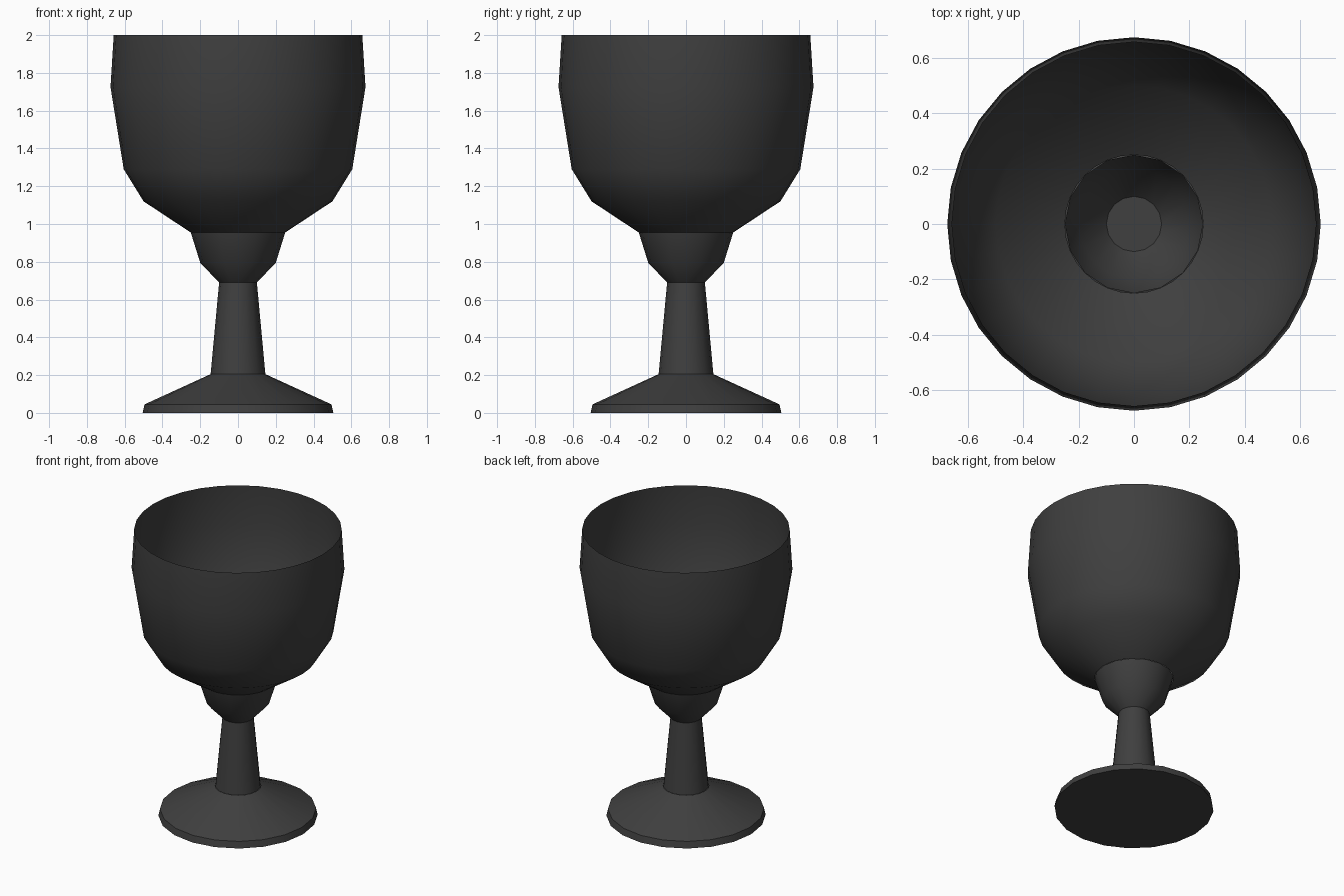
import bpy
import bmesh
from math import radians, sin, cos, tau

cube = bpy.data.objects.get("Cube")
if cube:
    bpy.data.objects.remove(cube, do_unlink=True)

# Single dark colour
dark = bpy.data.materials.new("dark_grey")
dark.use_nodes = True
dark.diffuse_color = (0.05, 0.05, 0.05, 1)
dark.node_tree.nodes["Principled BSDF"].inputs["Base Color"].default_value = (0.05, 0.05, 0.05, 1)


def lathe(name, profile, sides, cap_start=False, cap_end=False):
    """Turn (radius, height) points around z, with optional flat end caps."""
    bm = bmesh.new()
    rings = [[bm.verts.new((r * sin(tau * i / sides), r * cos(tau * i / sides), z))
              for i in range(sides)] for r, z in profile]
    for low, high in zip(rings, rings[1:]):
        for i in range(sides):
            j = (i + 1) % sides
            bm.faces.new((low[j], low[i], high[i], high[j]))
    if cap_start:
        bm.faces.new(rings[0])
    if cap_end:
        bm.faces.new(rings[-1][::-1])
    mesh = bpy.data.meshes.new(name)
    bm.to_mesh(mesh)
    bm.free()
    mesh.materials.append(dark)
    obj = bpy.data.objects.new(name, mesh)
    bpy.context.collection.objects.link(obj)
    bpy.ops.object.select_all(action="DESELECT")
    obj.select_set(True)
    bpy.context.view_layer.objects.active = obj
    bpy.ops.object.shade_smooth_by_angle(angle=radians(30))
    return obj


# Thin-walled open bowl
lathe("bowl", [(0.25, 0.955), (0.5, 1.12), (0.605, 1.29), (0.675, 1.725), (0.658, 2.0)], 32)

# Small cup under the bowl, with a flat floor on top of the stem
lathe("lower_cup", [(0.1, 0.69), (0.2, 0.795), (0.25, 0.955)], 16, cap_start=True)

# Tapered stem
lathe("stem", [(0.145, 0.205), (0.1, 0.69)], 16)

# Sloping round foot
lathe("foot", [(0.505, 0.0), (0.495, 0.045), (0.145, 0.205)], 20, cap_start=True)
